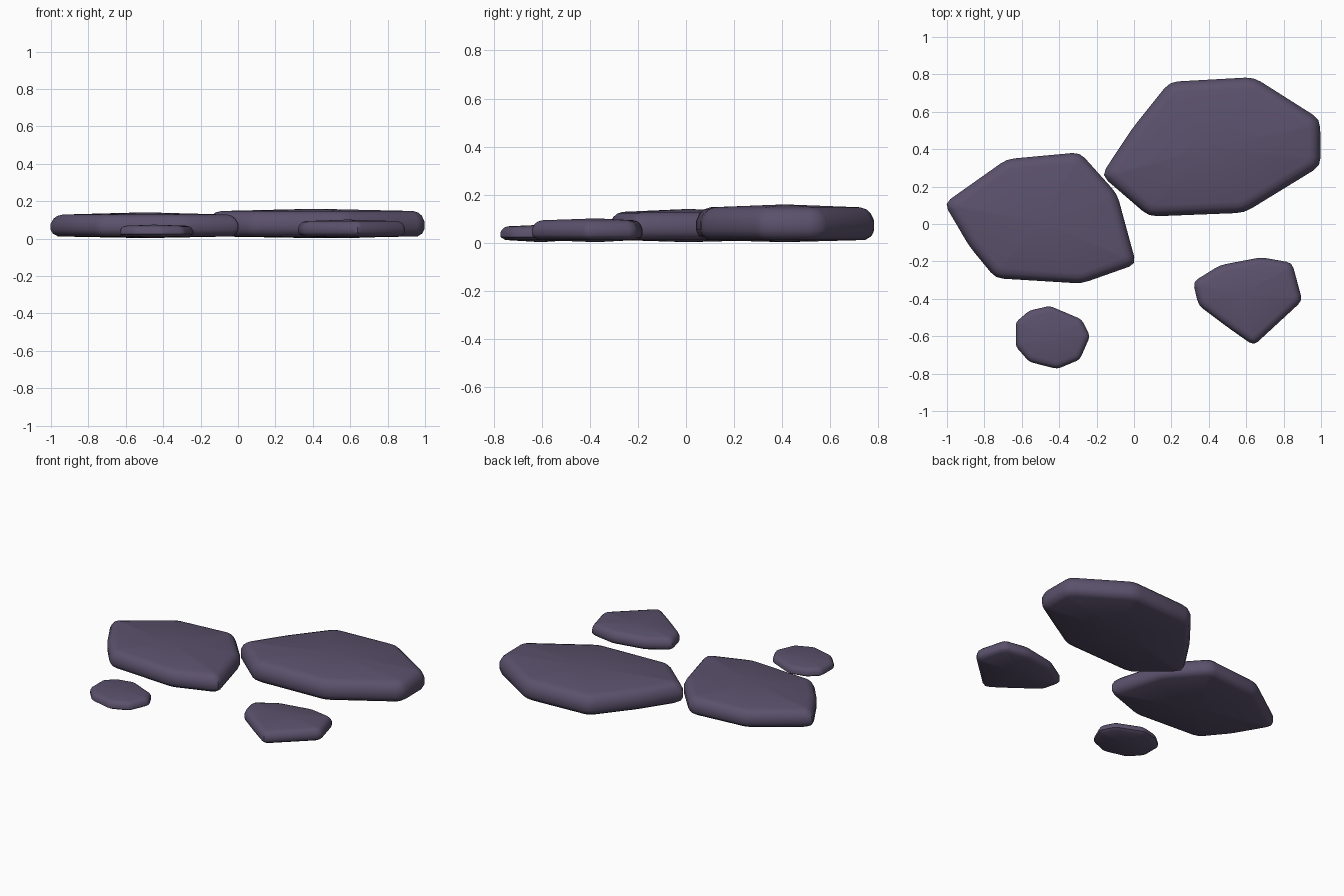
import bpy, bmesh, math
from mathutils import Vector

if "Cube" in bpy.data.objects:
    bpy.data.objects.remove(bpy.data.objects["Cube"])

stone = bpy.data.materials.new("dusky_purple_stone")
stone.diffuse_color = (0.105, 0.083, 0.150, 1)
stone.use_nodes = True
stone.node_tree.nodes["Principled BSDF"].inputs["Base Color"].default_value = stone.diffuse_color


def inset(points, d):
    """Move every edge of a clockwise outline inward by d."""
    out = []
    for i, p in enumerate(points):
        a = (p - points[i - 1]).normalized()
        b = (points[(i + 1) % len(points)] - p).normalized()
        na, nb = Vector((a.y, -a.x)), Vector((b.y, -b.x))
        out.append(p + (na + nb) * d / (1 + na.dot(nb)))
    return out


def round_corners(points, cut):
    """Replace each corner by three points on a small curve."""
    out = []
    for i, p in enumerate(points):
        q, r = points[i - 1], points[(i + 1) % len(points)]
        a = p + (q - p).normalized() * cut
        b = p + (r - p).normalized() * cut
        out += [a, a * 0.25 + p * 0.5 + b * 0.25, b]
    return out


def slab(name, outline, height, edge, cut, rise):
    """Flat stone: stacked rounded rings, slightly domed above and below."""
    pts = [Vector(p) for p in outline]
    mid = sum(pts, Vector((0, 0))) / len(pts)
    top = height - rise
    # inset and height of each ring, bottom to top
    rings = [(0.75 * edge, 0.012), (0.22 * edge, 0.10 * top + 0.014),
             (0.0, 0.36 * top), (0.0, 0.62 * top), (0.3 * edge, 0.83 * top),
             (0.65 * edge, 0.94 * top), (1.2 * edge, top)]
    bm = bmesh.new()
    loops = []
    for d, z in rings:
        ring = round_corners(inset(pts, d), cut * (1 - 0.5 * d / edge))
        loops.append([bm.verts.new((p.x, p.y, z)) for p in ring])
    n = len(loops[0])
    for lo, hi in zip(loops, loops[1:]):
        for i in range(n):
            j = (i + 1) % n
            bm.faces.new((lo[i], lo[j], hi[j], hi[i]))
    # shallow fans closing the underside and the top
    for loop, z in ((loops[0], 0.003), (loops[-1], height)):
        c = bm.verts.new((mid.x, mid.y, z))
        for i in range(n):
            bm.faces.new((loop[i], loop[(i + 1) % n], c))
    bmesh.ops.recalc_face_normals(bm, faces=bm.faces)
    mesh = bpy.data.meshes.new(name)
    bm.to_mesh(mesh)
    bm.free()
    mesh.materials.append(stone)
    ob = bpy.data.objects.new(name, mesh)
    bpy.context.collection.objects.link(ob)
    bpy.ops.object.select_all(action='DESELECT')
    ob.select_set(True)
    bpy.context.view_layer.objects.active = ob
    bpy.ops.object.shade_smooth_by_angle(angle=math.radians(35))


# Two large paving stones
slab("large_back_stone",
     [(-.175, .26), (-.01, .51), (.19, .76), (.64, .785), (.995, .56),
      (.998, .31), (.59, .06), (.08, .04)], 0.16, 0.05, 0.045, 0.012)
slab("large_left_stone",
     [(-1.015, .11), (-.68, .347), (-.29, .383), (-.09, .16), (.012, -.215),
      (-.28, -.318), (-.74, -.29), (-.88, -.12)], 0.141, 0.045, 0.04, 0.012)

# Two small stepping stones
slab("small_right_stone",
     [(.315, -.31), (.46, -.22), (.68, -.178), (.845, -.207), (.9, -.41),
      (.64, -.65), (.505, -.555), (.345, -.435)], 0.102, 0.032, 0.03, 0.008)
slab("pebble",
     [(-.632, -.525), (-.56, -.463), (-.45, -.438), (-.28, -.51), (-.235, -.6),
      (-.29, -.725), (-.41, -.775), (-.56, -.737), (-.632, -.655)],
     0.075, 0.028, 0.02, 0.006)
